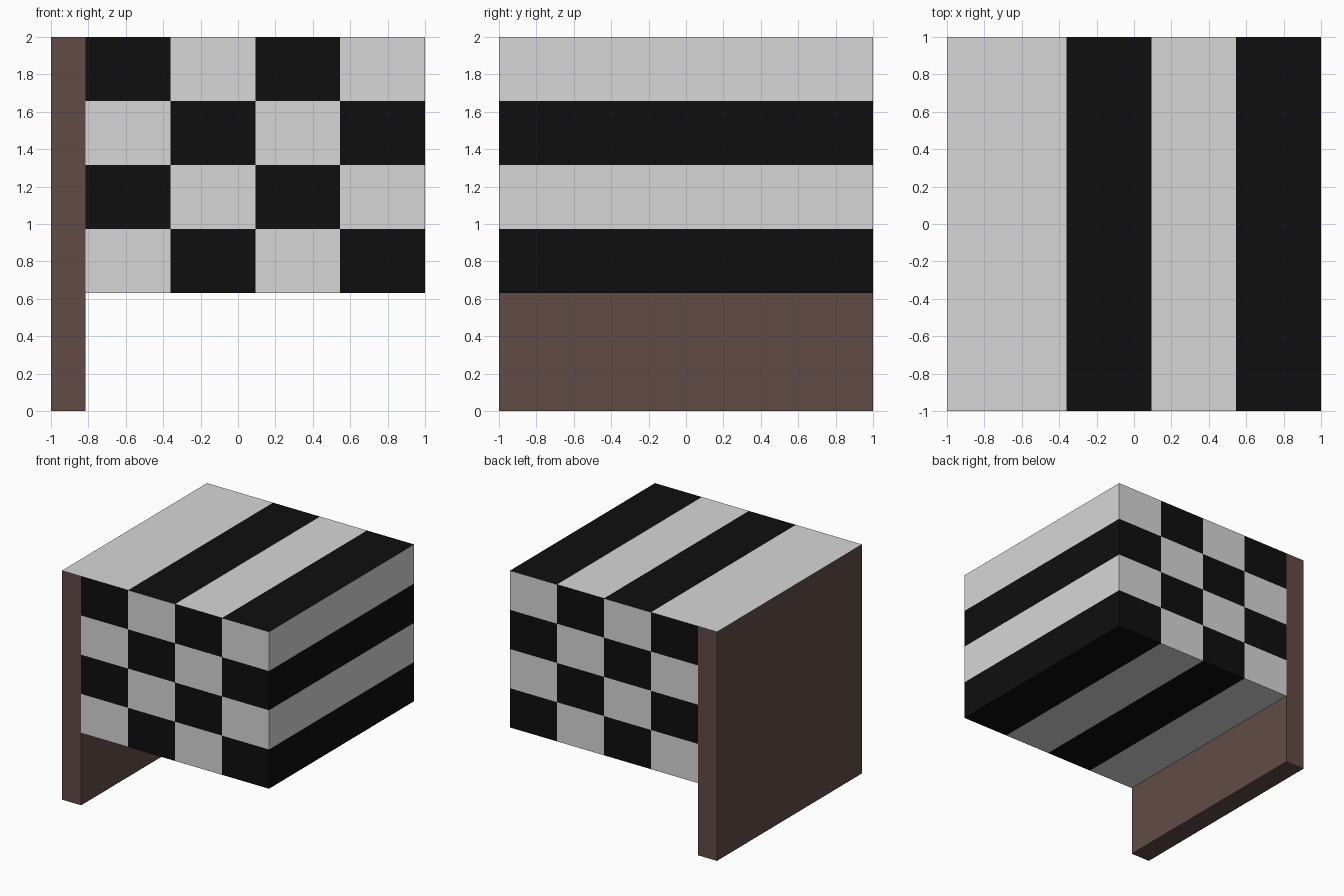
import bpy, bmesh
from mathutils import Vector

if "Cube" in bpy.data.objects:
    bpy.data.objects.remove(bpy.data.objects["Cube"])


def material(name, rgb):
    m = bpy.data.materials.new(name)
    m.diffuse_color = (*rgb, 1)
    m.use_nodes = True
    m.node_tree.nodes["Principled BSDF"].inputs["Base Color"].default_value = m.diffuse_color
    return m


LIGHT = material("light grey", (0.68, 0.68, 0.68))
BLACK = material("black", (0.0045, 0.0045, 0.0045))
BROWN = material("brown", (0.118, 0.071, 0.06))

X0, X1, Z0, Z1 = -0.815, 1.0, 0.63, 2.0
CELLS = 4
CW, CH = (X1 - X0) / CELLS, (Z1 - Z0) / CELLS


def box(name, lo, hi, mats, cuts, rule):
    """Box sliced by (axis, position) planes; rule picks each face's material."""
    bm = bmesh.new()
    bmesh.ops.create_cube(bm, size=1)
    for v in bm.verts:
        v.co = Vector([lo[k] + (v.co[k] + 0.5) * (hi[k] - lo[k]) for k in range(3)])
    for axis, pos in cuts:
        co, no = Vector(), Vector()
        co[axis], no[axis] = pos, 1
        bmesh.ops.bisect_plane(bm, geom=bm.verts[:] + bm.edges[:] + bm.faces[:],
                               plane_co=co, plane_no=no)
    bm.normal_update()
    for f in bm.faces:
        f.material_index = rule(f.calc_center_median(), f.normal)
    me = bpy.data.meshes.new(name)
    bm.to_mesh(me)
    bm.free()
    for m in mats:
        me.materials.append(m)
    ob = bpy.data.objects.new(name, me)
    bpy.context.collection.objects.link(ob)
    return ob


def checker(c, n):
    col = min(CELLS - 1, max(0, int((c.x - X0) / CW)))
    row = CELLS if n.z > 0.9 else int((c.z - Z0 + 1e-4) / CH)
    return (col + row) % 2


# Upright brown slab with a light top end
box("side_post", (-1, -1, 0), (X0, 1, Z1), [BROWN, LIGHT], [],
    lambda c, n: 1 if n.z > 0.9 else 0)

# Chequered block hung from the upper part of the post
cuts = [(0, X0 + CW * i) for i in range(1, CELLS)]
cuts += [(2, Z0 + CH * i) for i in range(1, CELLS)]
box("chequered_block", (X0, -1, Z0), (X1, 1, Z1), [LIGHT, BLACK], cuts, checker)
